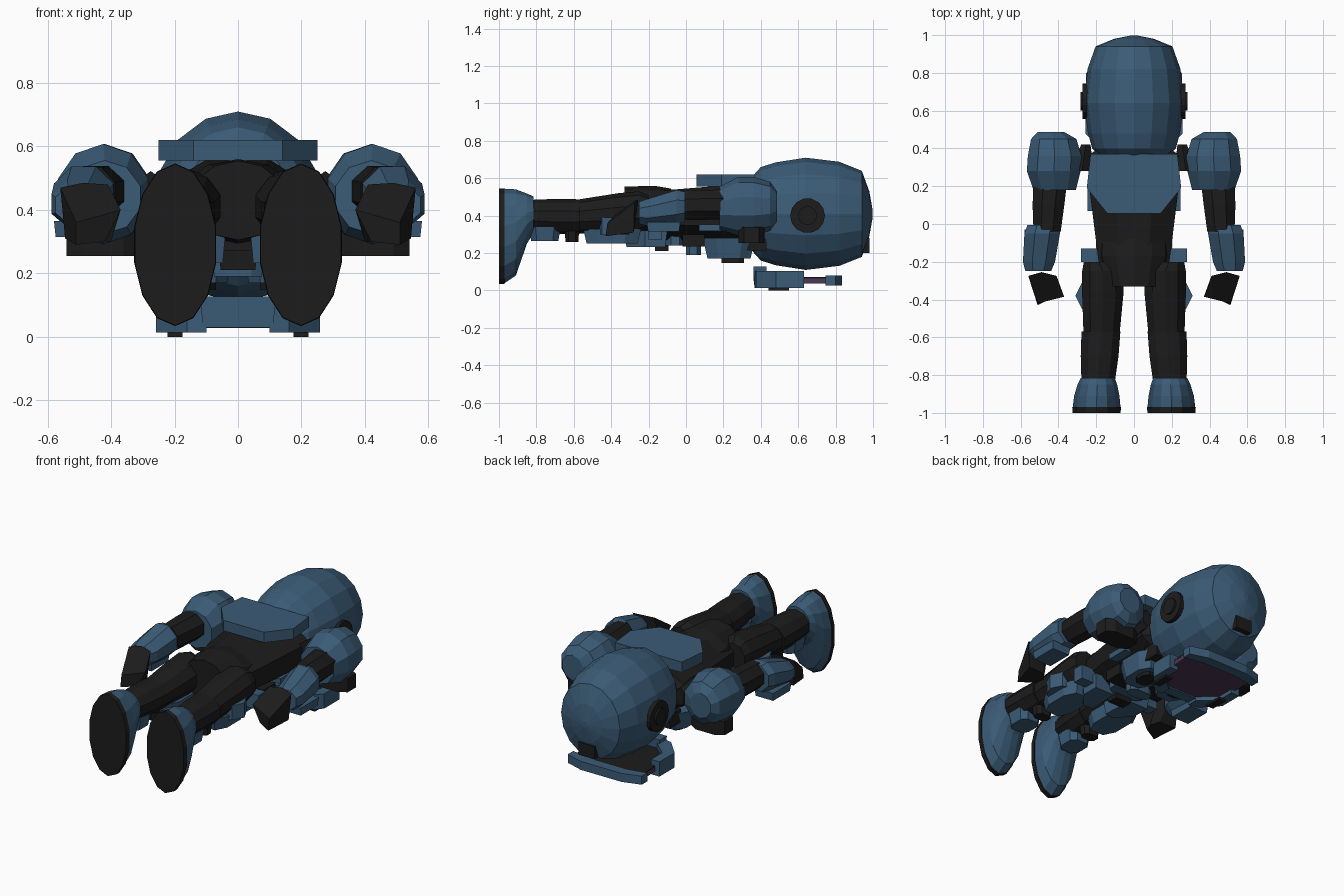
import bpy, math

if "Cube" in bpy.data.objects:
    bpy.data.objects.remove(bpy.data.objects["Cube"])


def material(name, rgb):
    m = bpy.data.materials.new(name)
    m.diffuse_color = (*rgb, 1)
    m.use_nodes = True
    m.node_tree.nodes["Principled BSDF"].inputs["Base Color"].default_value = m.diffuse_color
    return m


BLUE = material("steel blue", (0.043, 0.105, 0.182))
DARK = material("charcoal", (0.0115, 0.0115, 0.0115))
PURPLE = material("dark purple glass", (0.072, 0.038, 0.092))


def make(name, verts, faces, mat, mirror=False):
    me = bpy.data.meshes.new(name)
    me.from_pydata(verts, [], faces)
    me.materials.append(mat)
    ob = bpy.data.objects.new(name, me)
    bpy.context.collection.objects.link(ob)
    if mirror:
        ob.modifiers.new("mirror", "MIRROR").use_mirror_merge = False
    return ob


def stack(name, rings, mat, mirror=False):
    """Skin equal-length rings of points and cap both ends."""
    n = len(rings[0])
    verts = [p for r in rings for p in r]
    faces = [(a * n + i, a * n + (i + 1) % n, (a + 1) * n + (i + 1) % n, (a + 1) * n + i)
             for a in range(len(rings) - 1) for i in range(n)]
    faces += [tuple(range(n))[::-1], tuple(range((len(rings) - 1) * n, len(rings) * n))]
    return make(name, verts, faces, mat, mirror)


def loft(name, sections, mat, n=8, mirror=False, turn=.5):
    """Sections along y: (y, centre x, centre z, half width, half height)."""
    rings = []
    k = 1 / math.cos(math.pi / n) if turn else 1
    for y, cx, cz, rx, rz in sections[::-1]:
        rings.append([(cx + k * rx * math.cos((i + turn) * math.tau / n), y,
                       cz + k * rz * math.sin((i + turn) * math.tau / n)) for i in range(n)])
    return stack(name, rings, mat, mirror)


def plate(name, outline, z0, z1, mat, mirror=False, taper=1.0):
    """Flat outline in xy raised from z0 to z1; taper shrinks the low face."""
    cx = sum(p[0] for p in outline) / len(outline)
    cy = sum(p[1] for p in outline) / len(outline)
    low = [(cx + (x - cx) * taper, cy + (y - cy) * taper, z0) for x, y in outline]
    return stack(name, [low, [(x, y, z1) for x, y in outline]], mat, mirror)


def box(name, x, y, z, mat, mirror=False, taper=1.0):
    return plate(name, [(x[0], y[0]), (x[1], y[0]), (x[1], y[1]), (x[0], y[1])],
                 *z, mat, mirror, taper)


def hexagon(x, y, cut):
    xm, w = (x[0] + x[1]) / 2, (x[1] - x[0]) * .28
    return [(xm - w, y[0]), (xm + w, y[0]), (x[1], y[0] + cut), (x[1], y[1] - cut),
            (xm + w, y[1]), (xm - w, y[1]), (x[0], y[1] - cut), (x[0], y[0] + cut)]


def disc(name, x0, x1, y, z, r, mat):
    n = 14
    return stack(name, [[(x, y + r * math.cos(i * math.tau / n), z + r * math.sin(i * math.tau / n))
                         for i in range(n)] for x in (x0, x1)], mat, True)


# Helmet
loft("helmet", [(y, 0, .41, r * .885, r) for y, r in
                [(.355, .20), (.40, .25), (.48, .275), (.64, .30), (.82, .278),
                 (.94, .23), (.98, .12), (.998, .02)]], BLUE, 16, turn=0)
disc("ear_disc", .22, .272, .65, .40, .093, DARK)
disc("ear_hub", .26, .284, .65, .40, .05, DARK)
box("visor_hinge", (-.055, .055), (.90, .98), (.20, .28), DARK)

# Raised face shield
shield = [(-.12, .42), (.12, .42), (.22, .54), (.235, .76), (.13, .80), (-.13, .80), (-.235, .76), (-.22, .54)]
plate("shield_glass", shield, .038, .064, PURPLE)
plate("shield_back", shield, .0645, .072, DARK)
plate("shield_brow", [(-.255, .745), (-.13, .77), (.13, .77), (.255, .745), (.255, .80),
                      (.14, .835), (-.14, .835), (-.255, .80)], .027, .08, BLUE)
plate("shield_cheek", [(.10, .365), (.16, .375), (.258, .48), (.258, .63), (.20, .63), (.20, .52), (.10, .43)],
      .0132, .105, BLUE, True)
box("shield_chin", (-.12, .12), (.36, .43), (.03, .127), BLUE, taper=.92)
box("shield_vent", (.175, .222), (.44, .55), (0, .0135), DARK, True)

# Torso, neck and pelvis
loft("torso", [(.40, 0, .40, .19, .11), (.36, 0, .41, .245, .145), (.18, 0, .41, .235, .15),
               (-.06, 0, .405, .205, .135), (-.22, 0, .40, .185, .13)], DARK)
loft("pelvis", [(-.08, 0, .42, .19, .125), (-.17, 0, .425, .19, .135), (-.33, 0, .43, .15, .125)],
     DARK, 12, turn=0)
loft("shoulder_joint", [(.42, .255, .43, .025, .05), (.28, .275, .43, .06, .08)], DARK, 6, True)
plate("back_plate", [(-.14, .055), (.14, .055), (.25, .19), (.23, .37), (-.23, .37), (-.25, .19)],
      .555, .62, BLUE)

# Chest and abdomen armour on the underside
plate("chest_plate", hexagon((.015, .22), (.09, .37), .07), .17, .28, BLUE, True, .82)
plate("chest_inset", hexagon((.07, .165), (.19, .31), .03), .148, .175, DARK, True)
box("collar", (-.19, .19), (.32, .43), (.215, .30), DARK)
box("rib_plate", (.05, .19), (-.02, .10), (.235, .30), DARK, True)
box("side_plate", (.19, .245), (.07, .21), (.318, .352), BLUE, True)
plate("abdomen_upper", hexagon((-.075, .075), (.0, .08), .02), .19, .29, BLUE)
plate("abdomen_lower", hexagon((-.115, .115), (-.11, -.005), .03), .24, .31, BLUE)
box("belt_buckle", (-.062, .062), (-.17, -.09), (.21, .28), DARK, taper=.88)
plate("groin_plate", [(.04, -.32), (.11, -.33), (.20, -.22), (.20, -.10), (.05, -.10)],
      .232, .32, BLUE, True, .9)
box("hip_guard", (.18, .28), (-.20, -.13), (.27, .36), BLUE, True)

# Arms
loft("shoulder_guard", [(.487, .44, .45, .07, .075), (.45, .425, .45, .12, .125),
                        (.36, .42, .45, .142, .15), (.28, .425, .45, .142, .15),
                        (.18, .42, .44, .112, .11)], BLUE, 10, True)
plate("shoulder_block", hexagon((.31, .54), (.28, .42), .03), .255, .34, DARK, True)
loft("upper_arm", [(.26, .44, .46, .09, .08), (.10, .453, .458, .084, .08),
                   (-.04, .46, .455, .072, .078)], DARK, 8, True)
loft("forearm", [(-.005, .478, .448, .086, .08), (-.05, .486, .445, .094, .092),
                 (-.20, .503, .418, .085, .073), (-.25, .507, .415, .068, .06)], BLUE, 8, True)
box("forearm_plate", (.45, .58), (-.21, -.03), (.315, .365), BLUE, True, .92)
stack("hand", [[(.42, -.385, .30), (.51, -.43, .29), (.545, -.28, .31), (.43, -.285, .31), (.40, -.33, .30)],
               [(.37, -.385, .40), (.51, -.42, .36), (.56, -.275, .47), (.49, -.255, .485),
                (.41, -.275, .48)]], DARK, True)

# Legs
loft("thigh", [(-.20, .185, .42, .08, .085), (-.25, .165, .42, .11, .105), (-.36, .165, .41, .11, .105),
               (-.59, .172, .395, .095, .085)], DARK, 10, True)
loft("shin", [(-.57, .175, .395, .103, .088), (-.70, .182, .395, .1, .09),
              (-.84, .19, .40, .088, .08)], DARK, 10, True)
plate("thigh_plate", hexagon((.075, .26), (-.55, -.24), .08), .252, .33, BLUE, True, .88)
plate("thigh_side_guard", [(.22, -.47), (.275, -.45), (.31, -.38), (.275, -.31), (.22, -.30)],
      .30, .39, BLUE, True)
plate("knee_pad", hexagon((.12, .235), (-.65, -.57), .02), .26, .34, DARK, True, .85)
plate("shin_plate", hexagon((.11, .26), (-.84, -.67), .035), .265, .34, BLUE, True, .85)

# Boots
loft("boot", [(-.815, .192, .405, .09, .095), (-.85, .194, .385, .105, .13),
              (-.91, .197, .31, .12, .225), (-.975, .198, .29, .127, .248)], BLUE, 14, True)
loft("boot_sole", [(-.97, .198, .29, .129, .25), (-1.0, .198, .29, .127, .248)], DARK, 14, True)
